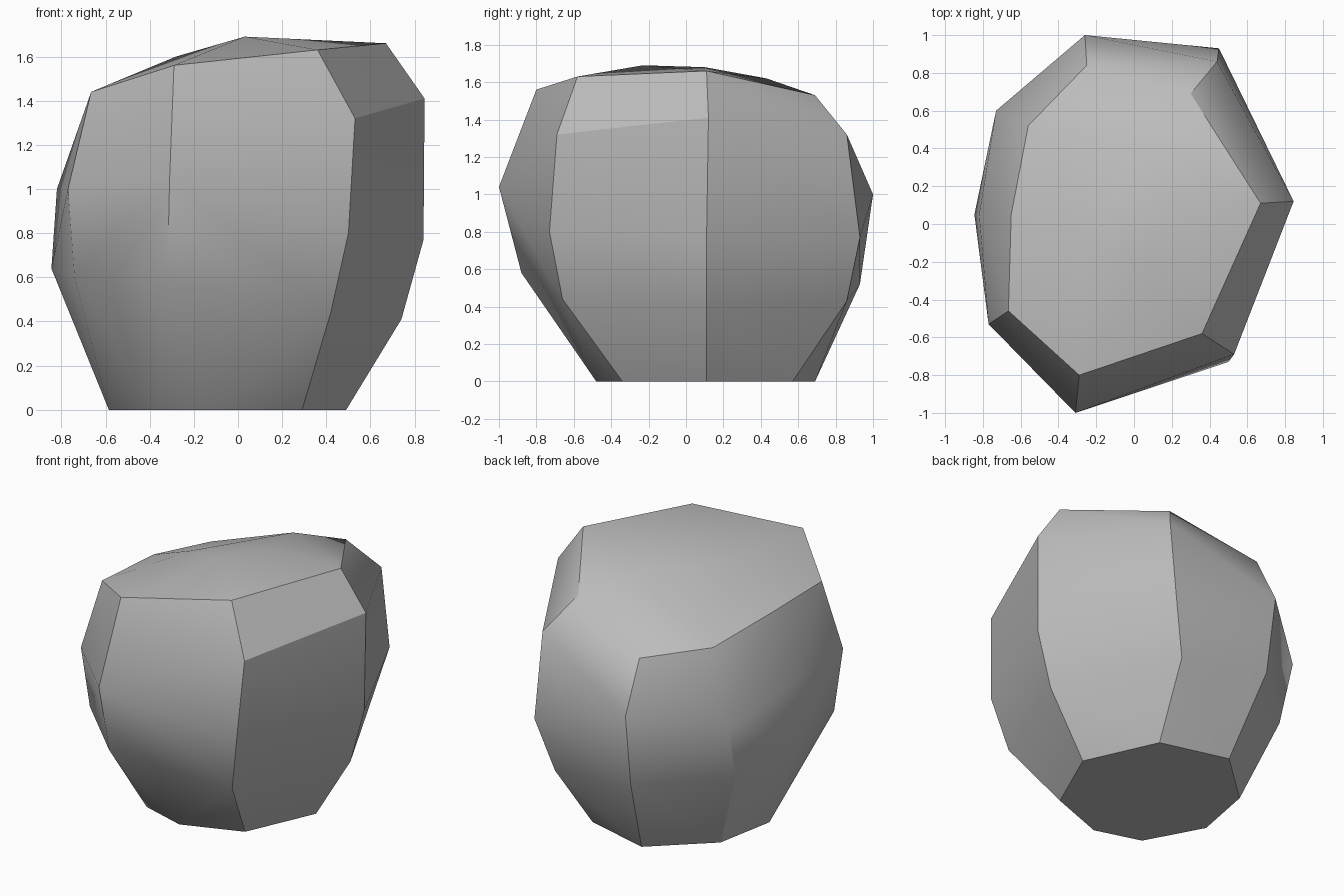
import bpy
import bmesh
import math

# Remove the default cube only
default_cube = bpy.data.objects.get("Cube")
if default_cube:
    bpy.data.objects.remove(default_cube, do_unlink=True)


def make_material(name, color):
    """Plain single-colour material for viewport and render."""
    material = bpy.data.materials.new(name)
    material.use_nodes = True
    material.diffuse_color = color
    shader = material.node_tree.nodes["Principled BSDF"]
    shader.inputs["Base Color"].default_value = color
    shader.inputs["Roughness"].default_value = 0.9
    return material


def make_hull(name, points, material):
    """Wrap a tight faceted skin around a set of corner points."""
    mesh = bpy.data.meshes.new(name)
    bm = bmesh.new()
    for point in points:
        bm.verts.new(point)
    result = bmesh.ops.convex_hull(bm, input=bm.verts[:])
    unused = [g for g in result["geom_interior"] if isinstance(g, bmesh.types.BMVert)]
    bmesh.ops.delete(bm, geom=unused, context="VERTS")
    # Merge the triangles of the flat base into one face
    base_edges = [e for e in bm.edges if all(v.co.z == 0 for v in e.verts) and not e.is_boundary
                  and all(abs(f.normal.z) > 0.99 for f in e.link_faces)]
    bmesh.ops.dissolve_edges(bm, edges=base_edges, use_verts=False)
    bmesh.ops.recalc_face_normals(bm, faces=bm.faces[:])
    bm.to_mesh(mesh)
    bm.free()
    mesh.materials.append(material)
    obj = bpy.data.objects.new(name, mesh)
    bpy.context.collection.objects.link(obj)
    return obj


# Ridges of the boulder, each climbing from the ground to the crown
ridges = {
    "left": [(.49, .11, 0), (.74, .11, .41), (.84, .11, .77), (.845, .12, 1.41), (.67, .11, 1.66)],
    "front_left": [(.29, -.34, 0), (.42, -.66, .44), (.5, -.73, .8), (.53, -.69, 1.32), (.36, -.58, 1.63)],
    "front": [(-.09, -.48, 0), (-.32, -.88, .58), (-.31, -1, 1.04), (-.29, -.8, 1.56)],
    "front_right": [(-.39, -.39, 0), (-.74, -.48, .6), (-.77, -.53, 1), (-.665, -.46, 1.44)],
    "right": [(-.585, -.03, 0), (-.845, .05, .64), (-.82, .05, 1), (-.65, .05, 1.42)],
    "back_right": [(-.51, .37, 0), (-.71, .5, .53), (-.73, .6, .9), (-.56, .52, 1.35)],
    "back": [(-.16, .69, 0), (-.25, .93, .52), (-.26, 1, 1), (-.25, .84, 1.32)],
    "back_left": [(.28, .57, 0), (.35, .86, .43), (.45, .93, .77), (.44, .86, 1.32), (.3, .69, 1.53)],
    "crown": [(.03, -.23, 1.69), (.2, .1, 1.68), (.1, .43, 1.62), (-.28, -.1, 1.6)],
}

stone = make_material("stone_grey", (.5, .5, .5, 1))
corners = [corner for ridge in ridges.values() for corner in ridge]
boulder = make_hull("boulder", corners, stone)

# Soft shading over gentle slopes, crisp lines along strong ridges
bpy.ops.object.select_all(action="DESELECT")
boulder.select_set(True)
bpy.context.view_layer.objects.active = boulder
bpy.ops.object.shade_smooth_by_angle(angle=math.radians(30))
